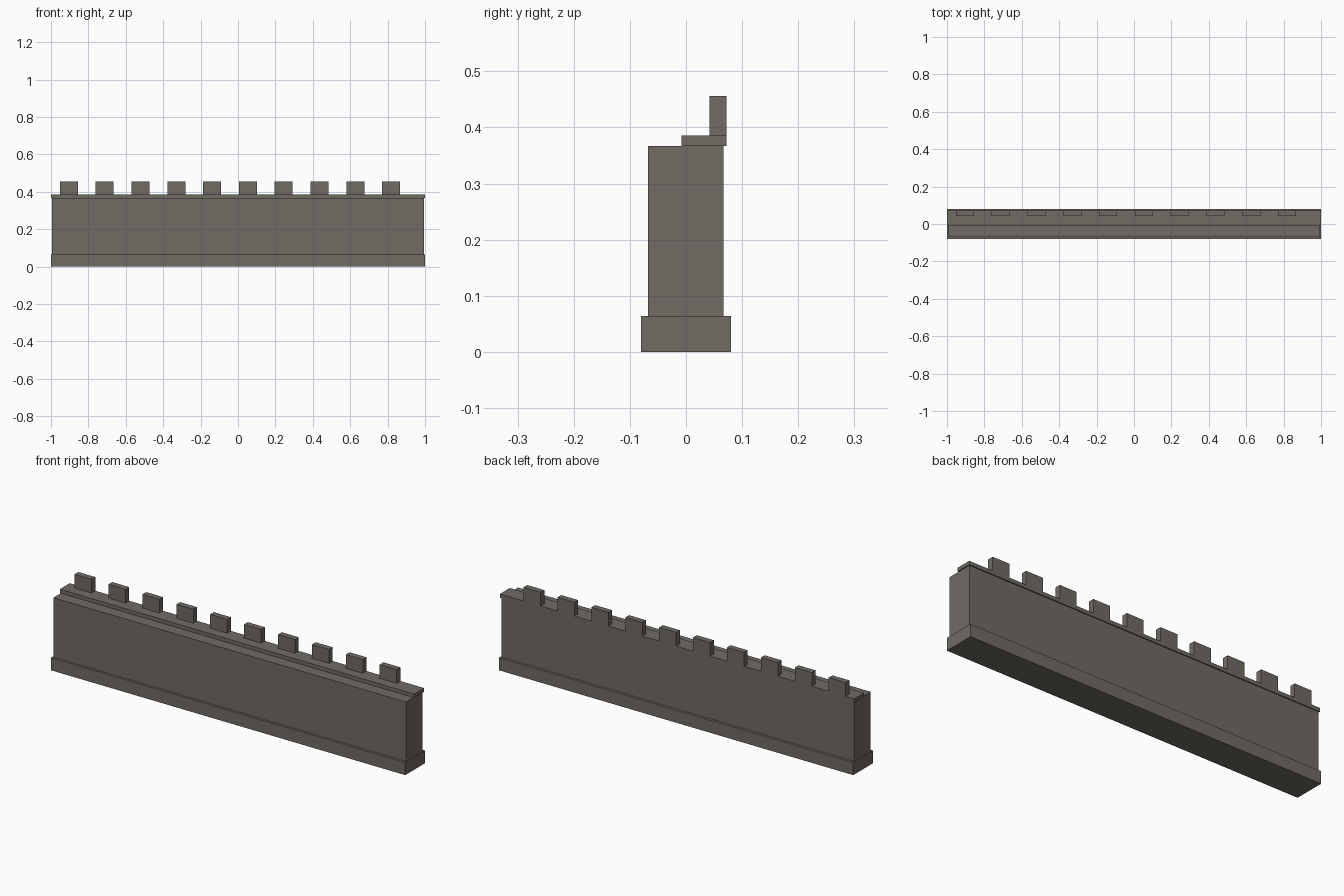
import bpy
import bmesh

cube = bpy.data.objects.get("Cube")
if cube:
    bpy.data.objects.remove(cube, do_unlink=True)

# Single stone colour
stone = bpy.data.materials.new("grey_stone")
stone.use_nodes = True
colour = (0.16, 0.145, 0.127, 1)
stone.diffuse_color = colour
bsdf = next(n for n in stone.node_tree.nodes if n.type == "BSDF_PRINCIPLED")
bsdf.inputs["Base Color"].default_value = colour
bsdf.inputs["Roughness"].default_value = 0.9


def block(name, x, y, z):
    """Box spanning the given (low, high) ranges."""
    bm = bmesh.new()
    bmesh.ops.create_cube(bm, size=1)
    for v in bm.verts:
        v.co = [r[0] if c < 0 else r[1] for c, r in zip(v.co, (x, y, z))]
    mesh = bpy.data.meshes.new(name)
    bm.to_mesh(mesh)
    bm.free()
    mesh.materials.append(stone)
    obj = bpy.data.objects.new(name, mesh)
    bpy.context.collection.objects.link(obj)
    return obj


base_top, wall_top, ledge_top, merlon_top = 0.064, 0.367, 0.386, 0.456

# Footing, wall and raised ledge that overhangs the back slightly
block("wall_base", (-1, 1), (-0.08, 0.08), (0, base_top))
block("wall_body", (-0.995, 0.995), (-0.068, 0.067), (base_top, wall_top))
block("wall_ledge", (-1, 1), (-0.008, 0.072), (wall_top, ledge_top))

# Row of merlons along the back edge
width, spacing, start = 0.096, 0.1914, -0.952
for i in range(10):
    x = start + i * spacing
    block(f"merlon_{i + 1}", (x, x + width), (0.042, 0.072), (ledge_top, merlon_top))
